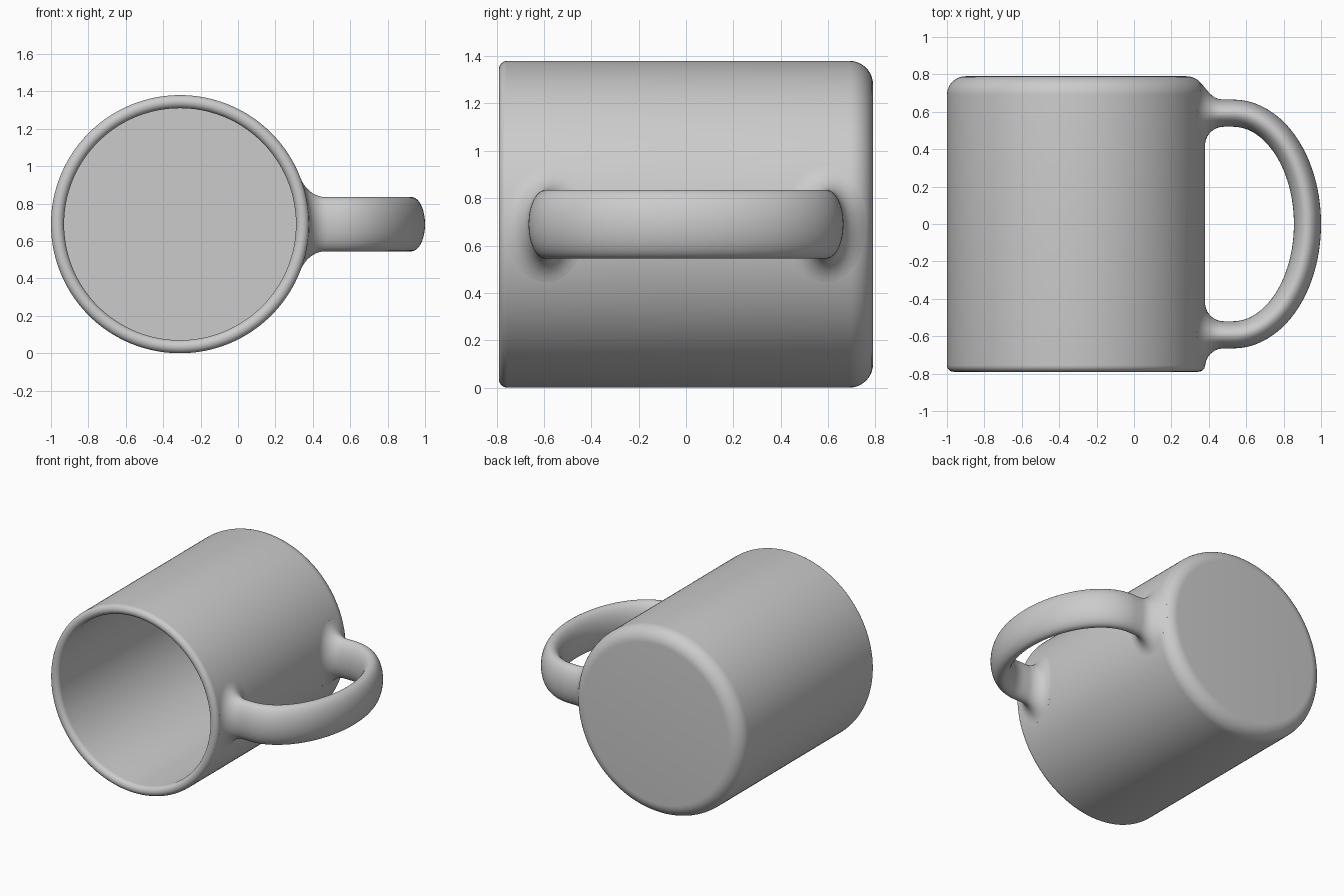
import bpy, bmesh, math
from math import sin, cos, pi, sqrt

if "Cube" in bpy.data.objects:
    bpy.data.objects.remove(bpy.data.objects["Cube"])

CX, CZ = -0.31, 0.69          # axis of the mug, running along y
R, WALL, HALF = 0.69, 0.07, 0.79
BASE_R, RIM_R = 0.10, 0.035   # roundings of the base and the rim


def make_object(name, bm):
    bmesh.ops.recalc_face_normals(bm, faces=bm.faces)
    mesh = bpy.data.meshes.new(name)
    bm.to_mesh(mesh)
    bm.free()
    ob = bpy.data.objects.new(name, mesh)
    bpy.context.collection.objects.link(ob)
    bpy.ops.object.select_all(action='DESELECT')
    ob.select_set(True)
    bpy.context.view_layer.objects.active = ob
    bpy.ops.object.shade_smooth_by_angle(angle=math.radians(35))
    return ob


def skin(bm, rings):
    """Join a list of closed vertex rings with quads."""
    for a, b in zip(rings, rings[1:]):
        n = len(a)
        for i in range(n):
            j = (i + 1) % n
            bm.faces.new((a[i], a[j], b[j], b[i]))


def arc(cr, cy, rad, a0, a1, n):
    return [(cr + rad * cos(a0 + (a1 - a0) * i / n),
             cy + rad * sin(a0 + (a1 - a0) * i / n)) for i in range(n + 1)]


# Mug body: (radius, y) profile from outer base, around the rim, to inner floor
profile = arc(R - BASE_R, HALF - BASE_R, BASE_R, pi / 2, 0, 10)
profile += arc(R - RIM_R, -HALF + RIM_R, RIM_R, 0, -pi, 14)
profile += [(R - WALL, HALF - WALL)]
bm = bmesh.new()
N = 160
rings = [[bm.verts.new((CX + r * cos(2 * pi * i / N), y, CZ + r * sin(2 * pi * i / N)))
          for i in range(N)] for r, y in profile]
skin(bm, rings)
bm.faces.new(rings[0])
bm.faces.new(rings[-1])
make_object("mug_body", bm)


# Handle: oval section swept along a half ellipse, flared where it meets the body
AX, AY, HX = 0.3975, 0.5925, 0.53   # centreline half-axes and ellipse centre x
T, W, FLARE = 0.0725, 0.145, 0.10   # half thickness, half width, flare radius
M = 48


def body_x(y, z):
    """Outer body surface x at a given y and height above the axis."""
    over = min(max(0, y - (HALF - BASE_R)), BASE_R)
    rad = R - BASE_R + sqrt(BASE_R ** 2 - over ** 2)
    return CX + sqrt(rad ** 2 - z ** 2)


def root_ring(bm, side, s):
    d = FLARE - sqrt(max(0, FLARE ** 2 - (FLARE - max(s, 0)) ** 2))
    ring = []
    for i in range(M):
        a = 2 * pi * i / M
        y = side * (AY + (T + d) * cos(a))
        z = (W + d) * sin(a)
        ring.append(bm.verts.new((body_x(y, z) + s, y, CZ + z)))
    return ring


def bow_ring(bm, t):
    nx, ny = cos(t) * AY, sin(t) * AX
    k = sqrt(nx * nx + ny * ny)
    ring = []
    for i in range(M):
        a = 2 * pi * i / M
        off = T * cos(a) / k
        ring.append(bm.verts.new((HX + AX * cos(t) + nx * off,
                                  AY * sin(t) + ny * off, CZ + W * sin(a))))
    return ring


bm = bmesh.new()
steps = [-0.03] + [FLARE * (1 - cos(pi / 2 * i / 10)) for i in range(11)]
rings = [root_ring(bm, 1, s) for s in steps]
rings += [bow_ring(bm, pi / 2 - pi * i / 64) for i in range(65)]
rings += [root_ring(bm, -1, s) for s in reversed(steps)]
skin(bm, rings)
bm.faces.new(rings[0])
bm.faces.new(rings[-1])
make_object("handle", bm)
